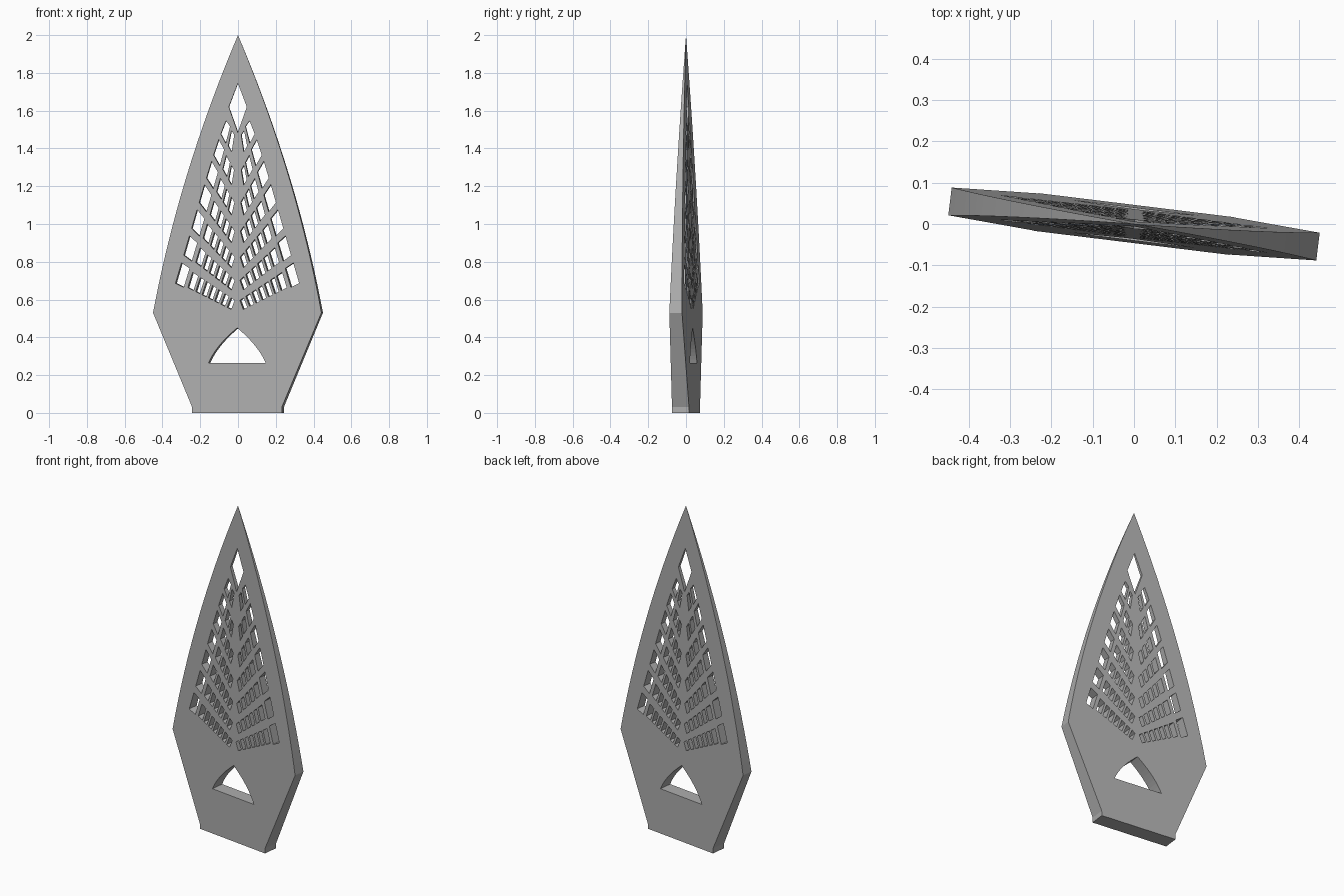
import bpy, bmesh, math
from mathutils import Matrix

cube = bpy.data.objects.get("Cube")
if cube:
    bpy.data.objects.remove(cube, do_unlink=True)

HEIGHT = 2.0
BASE_HALF_THICKNESS = 0.046
SPINE = 0.033        # offset of the innermost holes from the centre line

# Material
grey = bpy.data.materials.new("plain_grey")
grey.use_nodes = True
colour = (0.42, 0.42, 0.42, 1)
grey.diffuse_color = colour
grey.node_tree.nodes["Principled BSDF"].inputs["Base Color"].default_value = colour


def mirror(points):
    return [(-x, z) for x, z in reversed(points)]


def bowed(a, b, bulge, steps):
    """Points from a to b, bowed sideways by bulge."""
    pts = []
    for i in range(steps + 1):
        t = i / steps
        pts.append((a[0] + (b[0] - a[0]) * t + 4 * bulge * t * (1 - t),
                    a[1] + (b[1] - a[1]) * t))
    return pts


# Lattice: row r runs from the outer edge down to the spine, column c counts inward
def gauge(c):
    return 0.063 * c if c < 1 else 0.063 + 0.0345 * (c - 1)


def lattice(r, c):
    outer_x = 0.03 + 0.0345 * r + 0.00006 * r ** 3
    outer_z = 1.6 - 0.105 * r - 0.0028 * r * r
    spine_z = 1.63 - 0.2 * r + 0.0071 * r * r
    t = (gauge(r) - gauge(c)) / gauge(r)
    return (max(0.014, SPINE + (outer_x - SPINE) * t),
            spine_z + (outer_z - spine_z) * t)


def hole(r, c):
    hr = 0.36 if c == 0 else 0.3
    hc = 0.36 if c == 0 else 0.32
    return [lattice(r + i * hr, c + j * hc)
            for i, j in ((-1, -1), (-1, 1), (1, 1), (1, -1))]


# Outline of the blade
side = [(0.239, 0), (0.239, 0.03)] + bowed((0.449, 0.53), (0, HEIGHT), 0.044, 24)
loops = [side + mirror(side[:-1])]

# Pointed arch opening
arch = bowed((0.152, 0.265), (0, 0.45), 0.018, 10)
loops.append(arch + mirror(arch[:-1]))

# Top diamond and the two fans of holes
loops.append([(0, 1.745), (0.048, 1.62), (0, 1.485), (-0.048, 1.62)])
for r in range(1, 8):
    for c in range(r + 1):
        cell = hole(r, c)
        loops += [cell, mirror(cell)]

# Filled profile with holes, extruded to a unit half thickness
profile = bpy.data.curves.new("blade_profile", "CURVE")
profile.dimensions = "2D"
profile.fill_mode = "BOTH"
profile.extrude = 1.0
for pts in loops:
    spline = profile.splines.new("POLY")
    spline.points.add(len(pts) - 1)
    for p, (x, z) in zip(spline.points, pts):
        p.co = (x, z, 0, 1)
    spline.use_cyclic_u = True
helper = bpy.data.objects.new("blade_profile", profile)
bpy.context.collection.objects.link(helper)
bpy.context.view_layer.update()
mesh = bpy.data.meshes.new_from_object(
    helper.evaluated_get(bpy.context.evaluated_depsgraph_get()))
bpy.data.objects.remove(helper, do_unlink=True)

# Stand it up, taper the thickness to the tip and turn it slightly
bm = bmesh.new()
bm.from_mesh(mesh)
for v in bm.verts:
    x, z, depth = v.co
    v.co = (x, -depth * BASE_HALF_THICKNESS * (1 - z / HEIGHT), z)
bmesh.ops.remove_doubles(bm, verts=bm.verts, dist=0.0001)
bmesh.ops.recalc_face_normals(bm, faces=bm.faces)
bmesh.ops.transform(bm, verts=bm.verts,
                    matrix=Matrix.Rotation(math.radians(-7), 4, "Z"))
for f in bm.faces:
    f.smooth = False
    f.material_index = 0
bm.to_mesh(mesh)
bm.free()
mesh.name = "pierced_blade"
mesh.materials.clear()
mesh.materials.append(grey)
blade = bpy.data.objects.new("pierced_blade", mesh)
bpy.context.collection.objects.link(blade)
